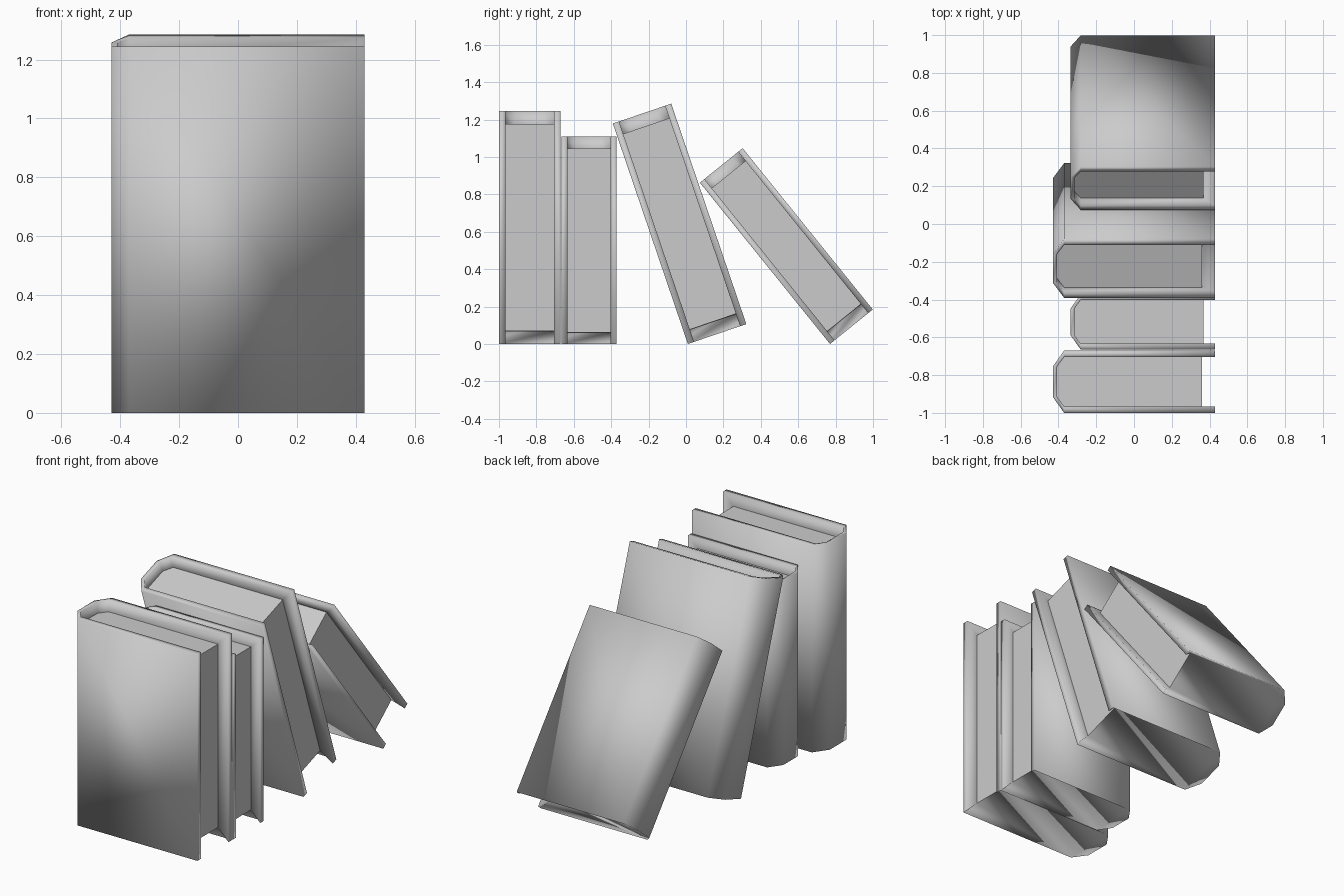
import bpy, bmesh, math
from mathutils import Matrix

cube = bpy.data.objects.get("Cube")
if cube:
    bpy.data.objects.remove(cube, do_unlink=True)

grey = bpy.data.materials.new("light_grey")
grey.use_nodes = True
colour = (0.6, 0.6, 0.6, 1)
grey.diffuse_color = colour
grey.node_tree.nodes["Principled BSDF"].inputs["Base Color"].default_value = colour

# Full-size book proportions
LENGTH, WIDTH, HEIGHT = 0.86, 0.33, 1.245
BOARD, SPINE, RECESS = 0.035, 0.023, 0.07


def outline(inset_y, inset_x):
    """Open U running along the front board, chamfered spine and back board."""
    half = [(0, inset_y), (-LENGTH + 0.06, inset_y), (-LENGTH + inset_x, 0.085)]
    return half + [(x, WIDTH - y) for x, y in reversed(half)]


def make_book(name, y, z, size, lean):
    bm = bmesh.new()

    def ring(points, height):
        return [bm.verts.new((px, py, height)) for px, py in points]

    def face(*verts, smooth=True):
        bm.faces.new(verts).smooth = smooth

    outer, inner = outline(0, 0), outline(BOARD, SPINE)
    base, rim = ring(outer, 0), ring(outer, HEIGHT)
    lip = ring(inner, HEIGHT)
    ledge = ring(inner[1:5], HEIGHT - RECESS)
    fore = [(-RECESS, BOARD), (-RECESS, WIDTH - BOARD)]
    page_low, page_high = ring(fore, RECESS), ring(fore, HEIGHT - RECESS)
    foot = ring([inner[0], inner[5]], 0)

    # Cover outside, top rim and recess walls around the spine
    for i in range(5):
        face(base[i], base[i + 1], rim[i + 1], rim[i])
        face(rim[i], rim[i + 1], lip[i + 1], lip[i])
    for i in range(3):
        face(lip[i + 1], lip[i + 2], ledge[i + 1], ledge[i])

    # Inside of each board and its fore edge
    for side, end, turn in ((0, 0, 1), (1, 5, 4)):
        face(foot[side], lip[end], lip[turn], ledge[side * 3],
             page_high[side], page_low[side])
        face(base[end], rim[end], lip[end], foot[side])
        face(base[end], foot[side], page_low[side], base[turn])

    # Underside slopes gently up to the fore edge of the pages
    face(base[1], page_low[0], page_low[1], base[4])
    face(*base[1:5])

    # Flat page surfaces
    face(*page_low, *reversed(page_high), smooth=False)
    face(page_high[0], page_high[1], *reversed(ledge), smooth=False)

    bmesh.ops.recalc_face_normals(bm, faces=bm.faces)
    bm.transform(Matrix.Translation((0.43, y, z))
                 @ Matrix.Rotation(math.radians(lean), 4, "X")
                 @ Matrix.Scale(size, 4))
    mesh = bpy.data.meshes.new(name)
    bm.to_mesh(mesh)
    bm.free()
    mesh.materials.append(grey)
    bpy.context.collection.objects.link(bpy.data.objects.new(name, mesh))


make_book("tall_upright_book", -1.0, 0, 1, 0)
make_book("short_upright_book", -0.665, 0, 0.89, 0)
make_book("tall_leaning_book", 0.01, 0, 1, 18.8)
make_book("short_leaning_book", 0.77, 0, 0.89, 38.9)
